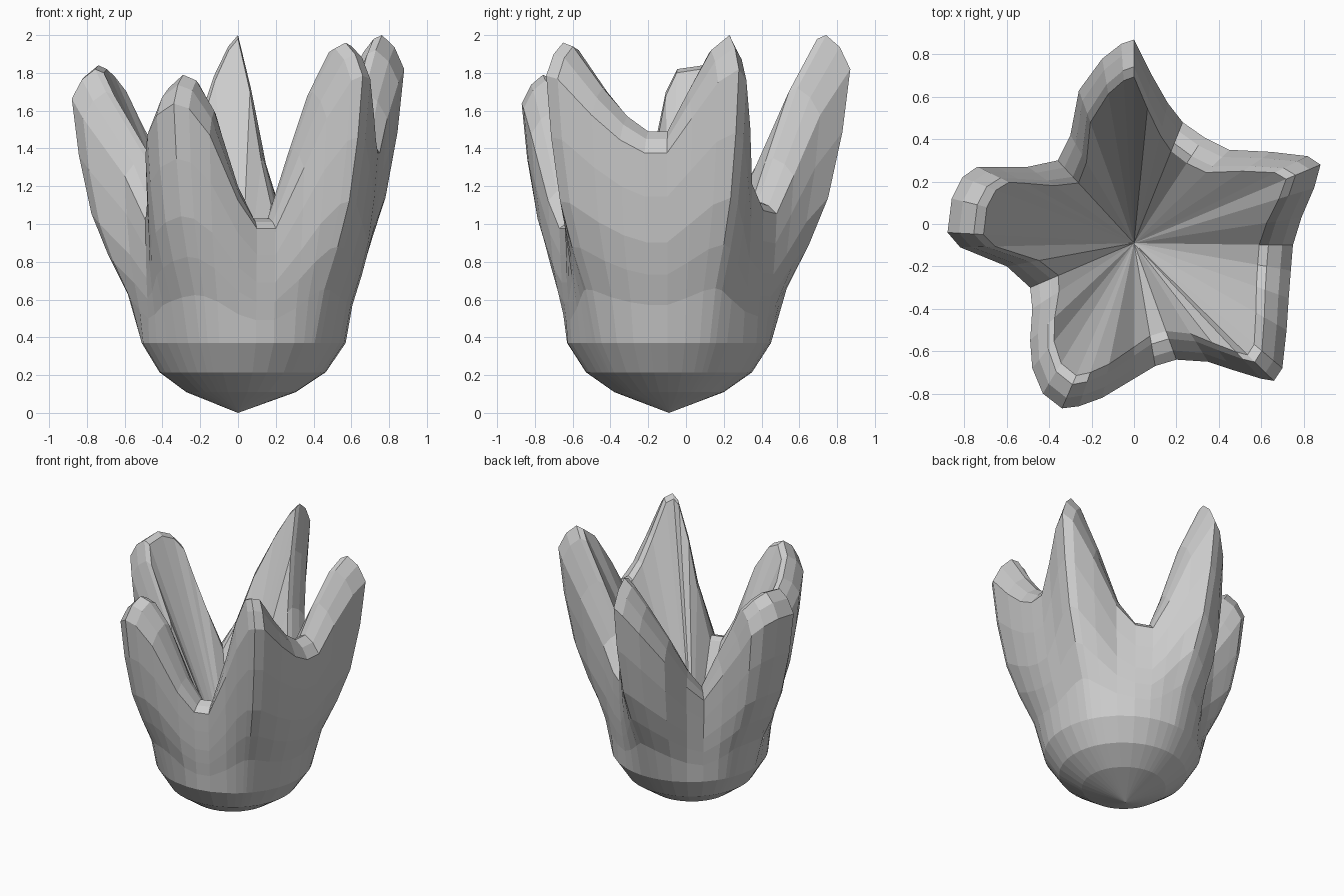
import bpy, bmesh
from mathutils import Vector

if "Cube" in bpy.data.objects:
    bpy.data.objects.remove(bpy.data.objects["Cube"])

# Outer rim outline per petal, counter-clockwise from above: (x, y, rim height)
back = [(.23, .48, 1.12), (.16, .57, 1.35), (.08, .71, 1.72), (0, .87, 2.0),
        (-.06, .85, 1.94), (-.15, .78, 1.78), (-.26, .63, 1.5), (-.3, .42, 1.2)]
left = [(-.36, .3, 1.05), (-.5, .27, 1.3), (-.65, .27, 1.55), (-.74, .27, 1.72), (-.81, .22, 1.8),
        (-.86, .12, 1.84), (-.88, -.04, 1.82), (-.82, -.11, 1.7), (-.6, -.2, 1.35)]
front_left = [(-.49, -.3, 1.08), (-.48, -.4, 1.2), (-.49, -.55, 1.48), (-.48, -.68, 1.6), (-.43, -.8, 1.72),
              (-.34, -.87, 1.79), (-.26, -.86, 1.76), (-.15, -.82, 1.6), (0, -.73, 1.2)]
front_right = [(.1, -.67, 1.03), (.2, -.64, 1.03), (.35, -.65, 1.4), (.47, -.69, 1.7), (.6, -.73, 1.93),
               (.66, -.74, 1.96), (.7, -.68, 1.94), (.72, -.5, 1.72), (.73, -.35, 1.57)]
right = [(.74, -.22, 1.49), (.75, -.1, 1.49), (.79, .03, 1.7), (.85, .17, 1.92), (.88, .28, 2.0),
         (.82, .32, 1.93), (.65, .34, 1.65), (.45, .35, 1.3), (.33, .41, 1.14)]
rim = back + left + front_left + front_right + right

CENTRE = Vector((.03, -.09))   # middle of the round cup
POLE = Vector((0, -.09))       # where bottom and inside come to a point
INSIDE_Z = .27
# (height fraction, spread fraction) of the flaring wall
FLARE = [(0, 0), (.2, .2), (.36, .48), (.53, .72), (.77, .9), (1, 1)]


def column(x, y, z):
    """One vertical strip: bottom, outer wall, rounded rim, sloping inside."""
    p = Vector((x, y))
    out = (p - CENTRE).normalized()
    inward = (POLE - p).normalized()
    d = .13 + .03 * (z - 1)
    drop = .05 + .13 * (z - 1)
    pts = [(*(POLE.lerp(CENTRE, r / .54) + out * r), h) for r, h in ((.29, .11), (.44, .215))]
    # outer wall from round cup to star-shaped rim
    base = CENTRE + out * .54
    pts += [(*base.lerp(p, f), .37 + (z - drop - .37) * u) for u, f in FLARE]
    # rounded rim
    pts += [(*(p + inward * d * .35), z - drop * .35), (*(p + inward * d * .8), z)]
    edge = Vector((*(p + inward * d * 1.1), z - .02))
    pole = Vector((*POLE, INSIDE_Z))
    # inside, straight down to the pole
    pts += [tuple(edge.lerp(pole, k)) for k in (0, .35, .7)]
    return pts


# Cup with five petals as one closed shell
bm = bmesh.new()
cols = [[bm.verts.new(c) for c in column(*r)] for r in rim]
bottom = bm.verts.new((*POLE, 0))
inside = bm.verts.new((*POLE, INSIDE_Z))
for c, n in zip(cols, cols[1:] + cols[:1]):
    bm.faces.new((bottom, n[0], c[0]))
    for j in range(len(c) - 1):
        bm.faces.new((c[j], n[j], n[j + 1], c[j + 1]))
    bm.faces.new((c[-1], n[-1], inside))
bmesh.ops.recalc_face_normals(bm, faces=bm.faces)

mesh = bpy.data.meshes.new("petal_cup")
bm.to_mesh(mesh)
bm.free()
cup = bpy.data.objects.new("petal_cup", mesh)
bpy.context.collection.objects.link(cup)
